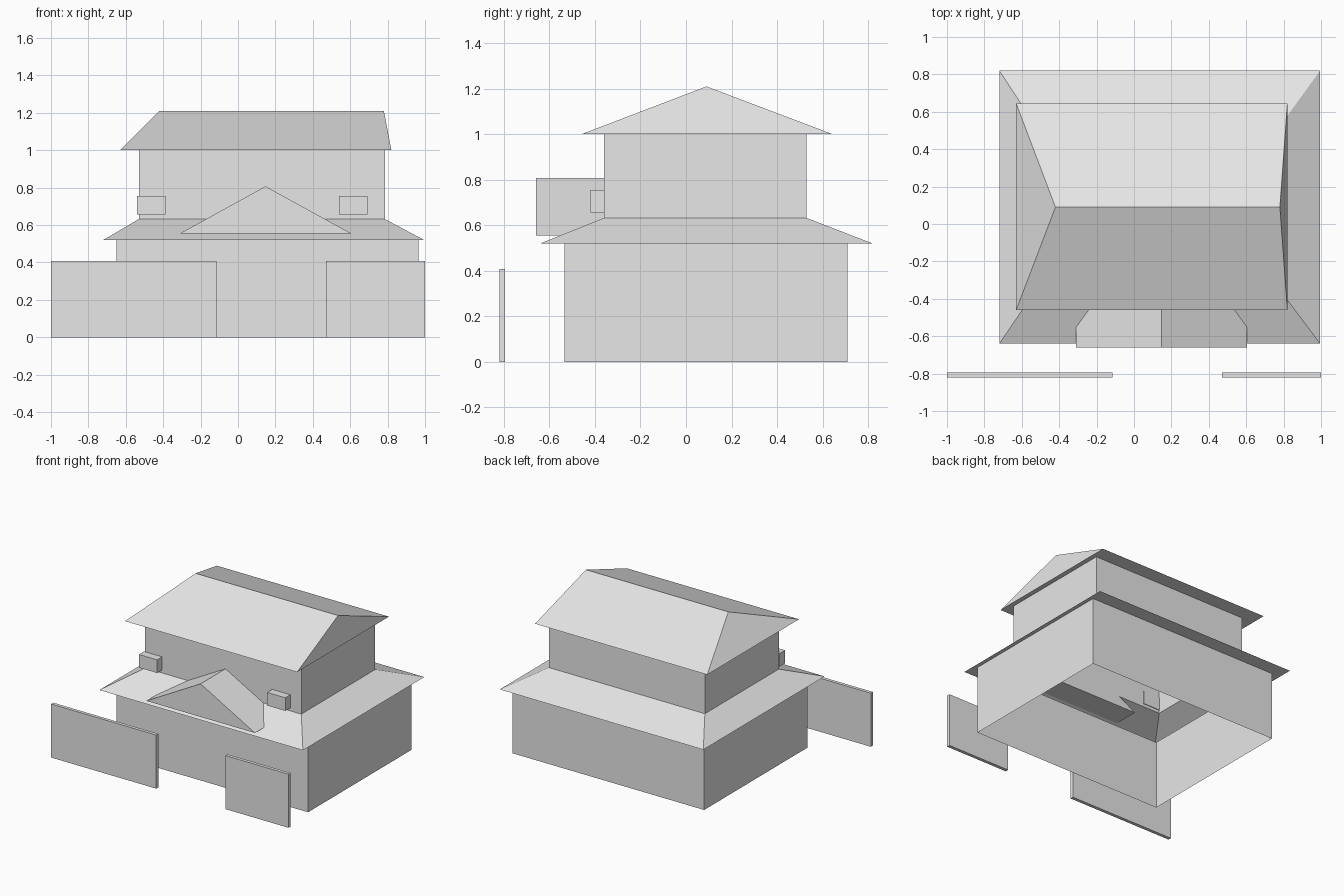
import bpy
import bmesh

cube = bpy.data.objects.get("Cube")
if cube:
    bpy.data.objects.remove(cube, do_unlink=True)

# One plain colour for the whole house
GREY = (0.8, 0.8, 0.8, 1.0)
plaster = bpy.data.materials.new("light grey")
plaster.use_nodes = True
plaster.diffuse_color = GREY
plaster.node_tree.nodes["Principled BSDF"].inputs["Base Color"].default_value = GREY


def finish(name, bm, closed=True):
    if closed:
        bmesh.ops.recalc_face_normals(bm, faces=bm.faces[:])
    mesh = bpy.data.meshes.new(name)
    bm.to_mesh(mesh)
    bm.free()
    mesh.materials.append(plaster)
    obj = bpy.data.objects.new(name, mesh)
    bpy.context.collection.objects.link(obj)
    return obj


def loft(name, *sections):
    """Join rectangles (x0, x1, y0, y1, z) from the lowest outward and upward, ends open."""
    bm = bmesh.new()
    rings = [[bm.verts.new(p) for p in ((x0, y0, z), (x1, y0, z), (x1, y1, z), (x0, y1, z))]
             for x0, x1, y0, y1, z in sections]
    for low, high in zip(rings, rings[1:]):
        for i in range(4):
            j = (i + 1) % 4
            bm.faces.new((low[i], low[j], high[j], high[i]))
    # A last section with no depth is a ridge line
    bmesh.ops.remove_doubles(bm, verts=bm.verts[:], dist=0.0001)
    return finish(name, bm, closed=False)


def prism(name, profile, y0, y1):
    """Extrude a front outline of (x, z) points from y0 to y1."""
    bm = bmesh.new()
    face = bm.faces.new([bm.verts.new((x, y0, z)) for x, z in profile])
    made = bmesh.ops.extrude_face_region(bm, geom=[face])["geom"]
    bmesh.ops.translate(bm, vec=(0, y1 - y0, 0),
                        verts=[v for v in made if isinstance(v, bmesh.types.BMVert)])
    return finish(name, bm)


def box(name, x0, x1, y0, y1, z0, z1):
    return prism(name, [(x0, z0), (x1, z0), (x1, z1), (x0, z1)], y0, y1)


# Plan outlines of the two storeys
LOWER = (-0.65, 0.965, -0.535, 0.71)
UPPER = (-0.53, 0.785, -0.36, 0.53)
EAVE, SKIRT_TOP, UPPER_EAVE, RIDGE = 0.52, 0.632, 1.0, 1.21

# Storeys and roofs, with flat soffits under the eaves
loft("lower_walls", (*LOWER, 0), (*LOWER, EAVE))
loft("skirt_roof", (*LOWER, EAVE), (-0.72, 0.995, -0.64, 0.82, EAVE), (*UPPER, SKIRT_TOP))
loft("upper_walls", (*UPPER, SKIRT_TOP), (*UPPER, UPPER_EAVE))
loft("upper_roof", (*UPPER, UPPER_EAVE), (-0.63, 0.82, -0.46, 0.645, UPPER_EAVE),
     (-0.42, 0.78, 0.09, 0.09, RIDGE))

# Entrance gable running back into the upper wall
prism("entrance_gable", [(-0.31, 0.555), (0.605, 0.555), (0.147, 0.807)], -0.66, -0.36)

# Small boxes on the upper front wall
for side, x in (("right", -0.54), ("left", 0.54)):
    box(side + "_wall_box", x, x + 0.153, -0.42, -0.355, 0.655, 0.755)

# Street wall with a gap for the entrance
for side, x0, x1 in (("right", -1.0, -0.115), ("left", 0.47, 1.0)):
    box(side + "_garden_wall", x0, x1, -0.82, -0.795, 0, 0.408)
